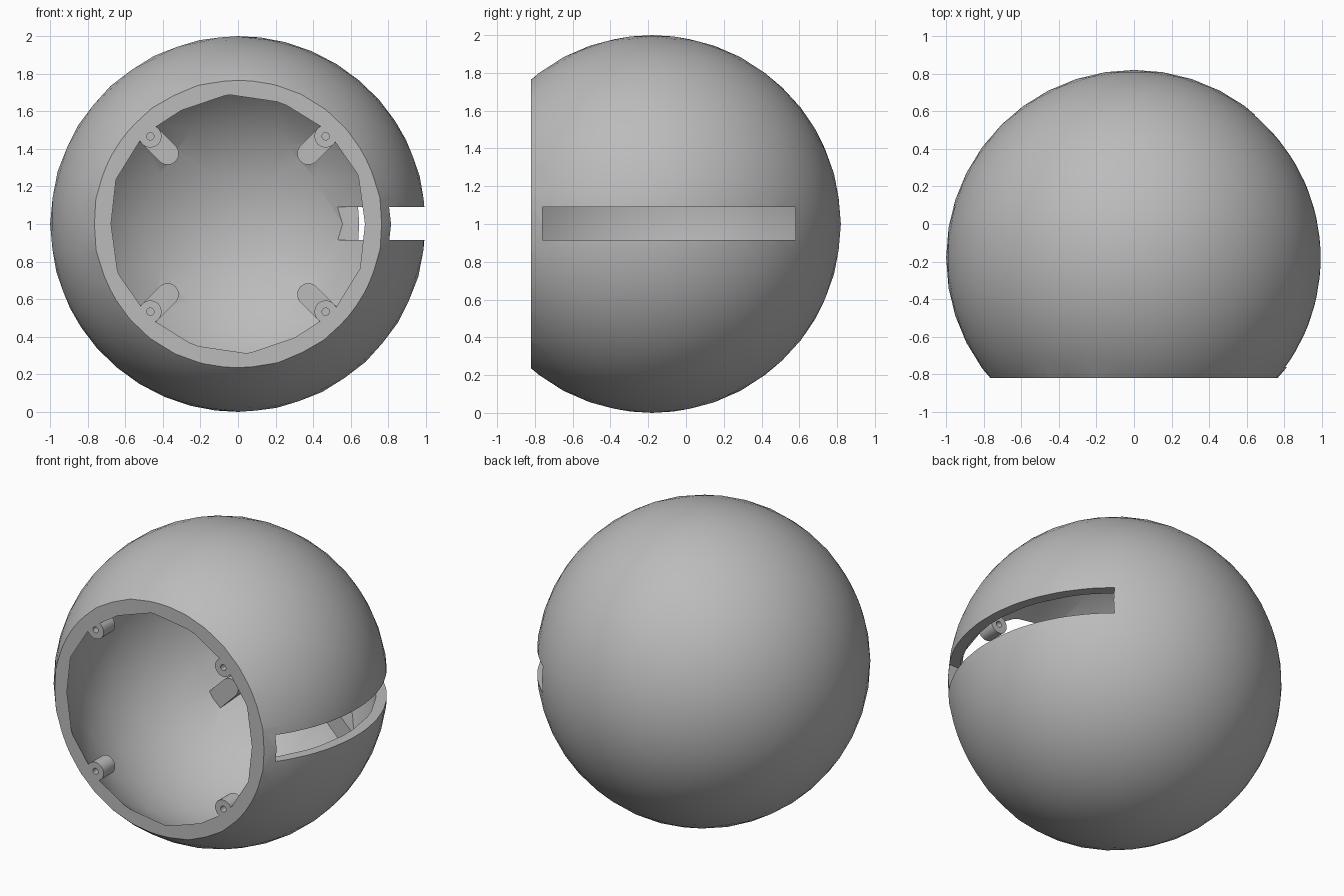
import bpy, bmesh, math
from mathutils import Matrix, Vector

if "Cube" in bpy.data.objects:
    bpy.data.objects.remove(bpy.data.objects["Cube"])

CENTRE = Vector((0, -0.18, 1))      # middle of the hollow ball
FRONT = -0.82                       # plane of the open front

grey = bpy.data.materials.new("plain grey")
grey.diffuse_color = (0.5, 0.5, 0.5, 1)
grey.use_nodes = True
grey.node_tree.nodes["Principled BSDF"].inputs["Base Color"].default_value = grey.diffuse_color


def finish(name, bm):
    bmesh.ops.recalc_face_normals(bm, faces=bm.faces)
    me = bpy.data.meshes.new(name)
    bm.to_mesh(me)
    bm.free()
    me.materials.append(grey)
    ob = bpy.data.objects.new(name, me)
    bpy.context.collection.objects.link(ob)
    return ob


def ball(name, radius, subdivisions):
    bm = bmesh.new()
    bmesh.ops.create_icosphere(bm, subdivisions=subdivisions, radius=radius,
                               matrix=Matrix.Translation(CENTRE))
    return finish(name, bm)


def box(name, lo, hi):
    lo, hi = Vector(lo), Vector(hi)
    bm = bmesh.new()
    bmesh.ops.create_cube(bm, size=1, matrix=Matrix.Translation((lo + hi) / 2)
                          @ Matrix.Diagonal((*(hi - lo), 1)))
    return finish(name, bm)


def prisms(name, outline, y0, y1):
    """Extrude an (x, z) outline along y, repeated at the four diagonals."""
    bm = bmesh.new()
    for k in range(4):
        turn = Matrix.Rotation(math.radians(45 + 90 * k), 3, 'Y')
        ring = []
        for x, z in outline:
            p = turn @ Vector((x, 0, z))
            ring.append(bm.verts.new((p.x, y0, p.z + 1)))
        face = bm.faces.new(ring)
        ext = bmesh.ops.extrude_face_region(bm, geom=[face])
        moved = [v for v in ext["geom"] if isinstance(v, bmesh.types.BMVert)]
        bmesh.ops.translate(bm, vec=(0, y1 - y0, 0), verts=moved)
    return finish(name, bm)


def circle(cx, r, n):
    return [(cx + r * math.cos(2 * math.pi * i / n),
             r * math.sin(2 * math.pi * i / n)) for i in range(n)]


def combine(target, tool, operation):
    mod = target.modifiers.new(operation.lower(), 'BOOLEAN')
    mod.object, mod.operation, mod.solver = tool, operation, 'EXACT'
    bpy.context.view_layer.objects.active = target
    bpy.ops.object.modifier_apply(modifier=mod.name)
    bpy.data.objects.remove(tool)


# Hollow ball
shell = ball("shell", 1.0, 4)
combine(shell, ball("hollow", 0.942, 3), 'DIFFERENCE')

# Round-ended ribs on the back inner wall
tip = [(0.53 - 0.06 * math.cos(a), 0.06 * math.sin(a))
       for a in [math.radians(-90 + 180 * i / 10) for i in range(11)]]
ribs = prisms("ribs", tip + [(0.9, 0.06), (0.9, -0.06)], 0.45, 0.75)
combine(ribs, ball("rib_trim", 0.965, 3), 'INTERSECT')
combine(shell, ribs, 'UNION')

# Screw bosses at the rim
combine(shell, prisms("bosses", circle(0.66, 0.06, 20), -0.87, -0.70), 'UNION')

# Open front, side slot and screw holes
combine(shell, box("front_cut", (-2, -3, -1), (2, FRONT, 3)), 'DIFFERENCE')
combine(shell, box("slot_cut", (0.3, -0.76, 0.915), (1.3, 0.58, 1.09)), 'DIFFERENCE')
combine(shell, prisms("hole_cut", circle(0.66, 0.02, 12), -0.95, -0.6), 'DIFFERENCE')

# Smooth shading with crisp edges
bpy.ops.object.select_all(action='DESELECT')
shell.select_set(True)
bpy.context.view_layer.objects.active = shell
bpy.ops.object.shade_smooth_by_angle(angle=math.radians(30))
